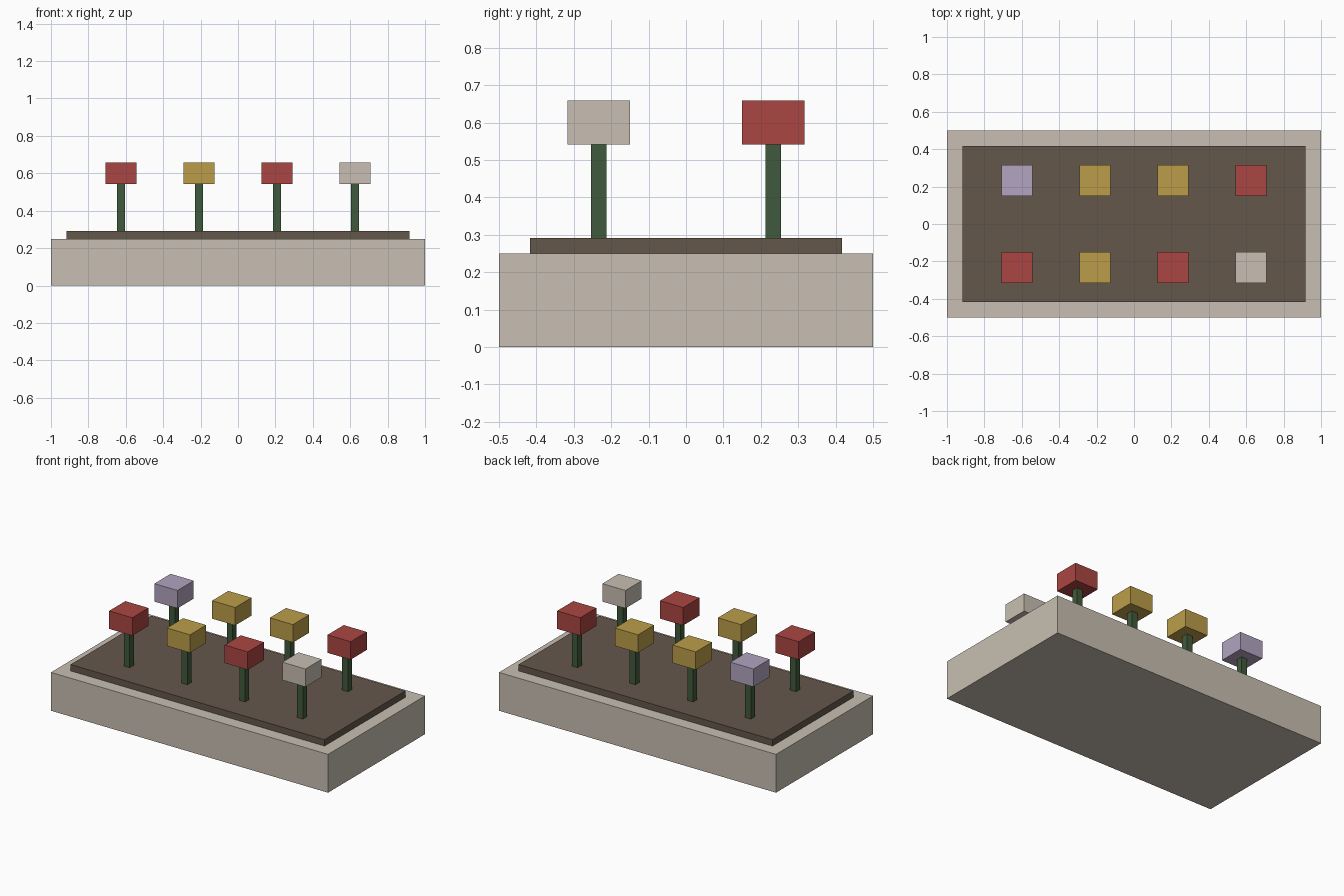
import bpy

if "Cube" in bpy.data.objects:
    bpy.data.objects.remove(bpy.data.objects["Cube"])


def material(name, rgb):
    """Flat material from 0-255 sRGB values, stored as linear."""
    lin = [(c / 255 / 12.92) if c < 10 else ((c / 255 + 0.055) / 1.055) ** 2.4 for c in rgb]
    m = bpy.data.materials.new(name)
    m.diffuse_color = (*lin, 1.0)
    m.use_nodes = True
    m.node_tree.nodes["Principled BSDF"].inputs["Base Color"].default_value = m.diffuse_color
    return m


stone = material("pale_stone", (200, 191, 178))
earth = material("dark_earth", (100, 87, 75))
green = material("stem_green", (64, 90, 60))
red = material("petal_red", (171, 70, 66))
yellow = material("petal_yellow", (187, 157, 74))
lilac = material("petal_lilac", (178, 165, 192))


def box(name, x, y, z0, z1, sx, sy, mat):
    """Box centred on x, y and spanning z0 to z1."""
    bpy.ops.mesh.primitive_cube_add(size=1, location=(x, y, (z0 + z1) / 2))
    ob = bpy.context.object
    ob.name = name
    ob.scale = (sx, sy, z1 - z0)
    bpy.ops.object.transform_apply(location=False, rotation=False, scale=True)
    ob.data.materials.append(mat)


# Planter base and raised soil bed
box("planter_base", 0, 0, 0, 0.25, 2, 1, stone)
box("soil_bed", 0, 0, 0.25, 0.292, 1.833, 0.833, earth)

# Two rows of flowers, colours listed left to right
rows = {
    "front": (-0.233, (red, yellow, red, stone)),
    "back": (0.233, (lilac, yellow, yellow, red)),
}
for row, (y, colours) in rows.items():
    for i, colour in enumerate(colours):
        x = (i - 1.5) * 0.4167
        box(f"{row}_stem_{i + 1}", x, y, 0.292, 0.542, 0.042, 0.042, green)
        box(f"{row}_flower_{i + 1}", x, y, 0.542, 0.659, 0.167, 0.167, colour)
